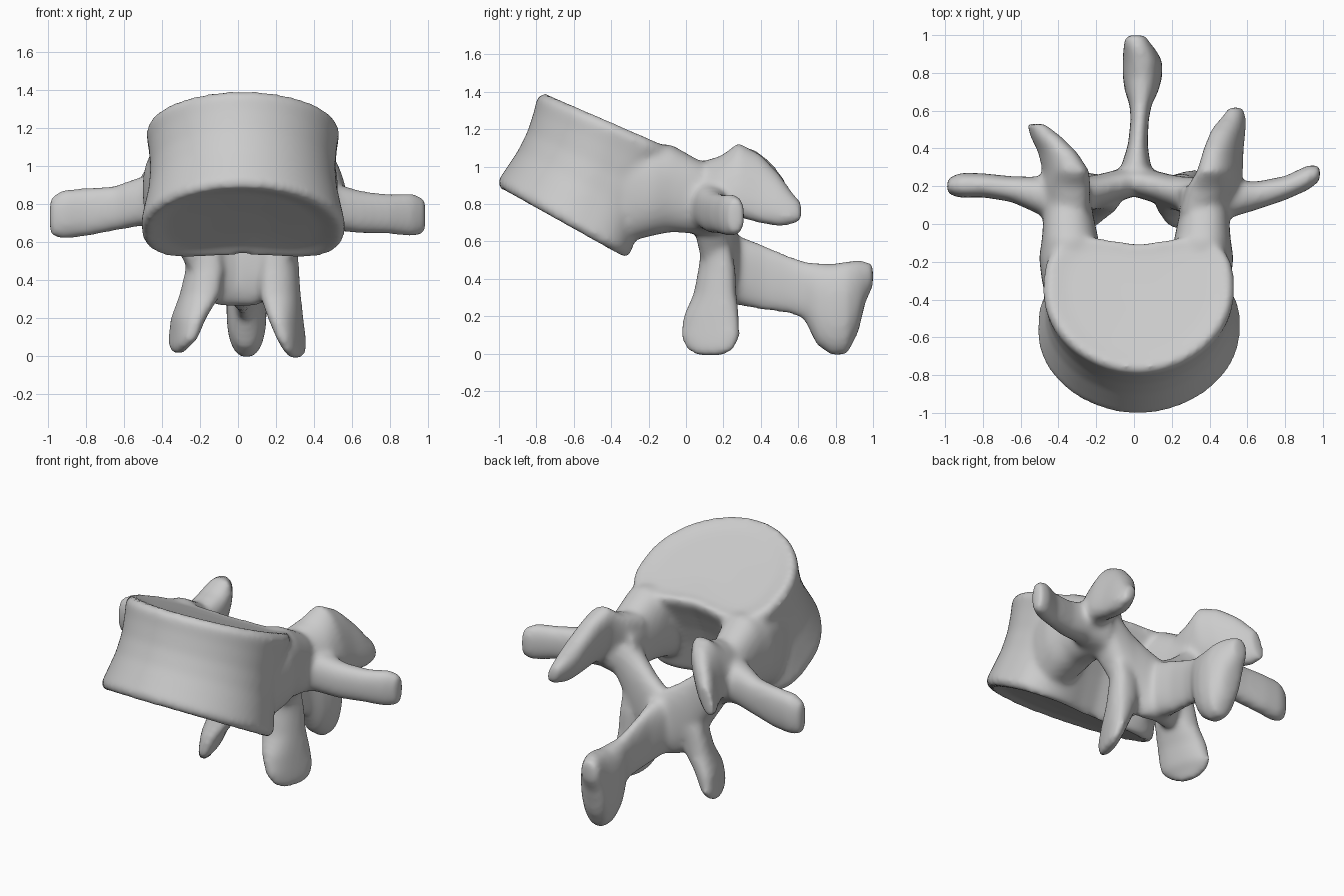
import bpy, bmesh, math
from mathutils import Vector

if "Cube" in bpy.data.objects:
    bpy.data.objects.remove(bpy.data.objects["Cube"])

X, Y, Z = Vector((1, 0, 0)), Vector((0, 1, 0)), Vector((0, 0, 1))
SEG = 32
bm = bmesh.new()


def bridge(rings):
    """Skin a list of closed point rings and cap both ends."""
    rows = [[bm.verts.new(p) for p in r] for r in rings]
    n = len(rows[0])
    faces = [bm.faces.new((a[i], a[(i + 1) % n], b[(i + 1) % n], b[i]))
             for a, b in zip(rows, rows[1:]) for i in range(n)]
    faces += [bm.faces.new(rows[0][::-1]), bm.faces.new(rows[-1])]
    bmesh.ops.recalc_face_normals(bm, faces=faces)


def loft(side, up, sections, power=0.85):
    """Loft rounded sections (x, y, z, half size along side, half size along up)."""
    def sup(v):
        return math.copysign(abs(v) ** power, v)
    angles = [2 * math.pi * i / SEG for i in range(SEG)]
    bridge([[Vector(s[:3]) + side * s[3] * sup(math.cos(a)) + up * s[4] * sup(math.sin(a))
             for a in angles] for s in sections])


def body_ring(t, size, inset=0.0):
    """Kidney-shaped slice of the body; t runs from the lower to the upper plate."""
    front = Vector((0.02, -1.02, 0.895)).lerp(Vector((0.025, -0.78, 1.405)), t)
    back = Vector((0.03, -0.285, 0.485)).lerp(Vector((0.025, -0.03, 1.08)), t)
    mid, depth = front.lerp(back, 0.58), back - front
    axis = Vector((0, 0.4, 0.92))
    width = 0.54 + (0.505 - 0.54) * t
    ring = []
    for i in range(64):
        a = 2 * math.pi * i / 64
        c, s = math.cos(a), math.sin(a)
        p = 0.6 if s > 0 else 1.04
        u, v = math.copysign(abs(c) ** p, c), math.copysign(abs(s) ** p, s)
        if v > 0:
            v *= 0.42 * (1 - 0.2 * math.exp(-(u / 0.45) ** 2))
        else:
            v *= 0.58
        ring.append(mid + X * width * size * u + depth * size * v + axis * inset)
    return ring


# Vertebral body: waisted drum with slightly dished end plates
bridge([body_ring(0, 0.3, 0.035), body_ring(0, 0.75, 0.025), body_ring(0, 0.95, 0),
        body_ring(0.06, 1.0), body_ring(0.2, 0.975), body_ring(0.4, 0.94),
        body_ring(0.6, 0.935), body_ring(0.8, 0.965), body_ring(0.94, 1.0),
        body_ring(1, 0.95, 0), body_ring(1, 0.75, -0.015), body_ring(1, 0.3, -0.02)])

# Pedicles and laminae, paired around the canal
for s in (-1, 1):
    ox = s * .35 + .012
    loft(X, Z, [(ox, -.48, .88, .11, .25), (ox, -.3, .87, .15, .27), (ox, -.18, .875, .165, .245),
                (ox, -.08, .885, .15, .235), (s * .36 + .012, .06, .84, .13, .2),
                (s * .35, .2, .81, .115, .16)])
    loft(Y, Z, [(s * .38, .13, .8, .11, .14), (s * .28, .15, .69, .1, .2),
                (s * .2, .17, .58, .09, .23), (s * .1, .2, .495, .085, .235),
                (0, .225, .465, .08, .205)])

# Upper joint processes, leaning towards the middle
loft(X, Vector((-.3, 0, 1)),
     [(.38, .06, .84, .12, .18), (.42, .19, .89, .13, .17), (.455, .28, .93, .1, .2),
      (.475, .4, .88, .085, .185), (.5, .5, .82, .078, .14),
      (.53, .57, .775, .055, .085), (.54, .62, .76, .035, .045)])
loft(X, Vector((.25, 0, 1)),
     [(-.37, .06, .84, .12, .18), (-.365, .2, .89, .125, .17), (-.36, .28, .93, .11, .19),
      (-.405, .38, .905, .088, .18), (-.465, .46, .87, .07, .15), (-.52, .53, .84, .04, .09)])

# Side processes
loft(Y, Z, [(.38, .11, .8, .15, .16), (.5, .13, .785, .1, .125), (.65, .15, .755, .075, .112),
            (.8, .19, .745, .064, .105), (.92, .245, .74, .066, .115), (.985, .27, .735, .042, .09)])
loft(Y, Z, [(-.38, .11, .82, .15, .16), (-.5, .15, .815, .1, .13), (-.65, .185, .775, .068, .118),
            (-.8, .205, .755, .064, .128), (-.92, .205, .745, .067, .13), (-.99, .2, .73, .04, .1)])

# Lower joint processes, their rear edges turned outwards
for s, top, low, lift in ((-1, .03, -.01, .03), (1, .015, 0, 0)):
    loft(X, Vector((s * .3, 1, 0)),
         [(s * .21 + top, .16, .6, .085, .075), (s * .205 + top, .165, .45, .095, .1),
          (s * .215 + top / 2, .155, .32, .1, .115), (s * .25 + low, .135, .2, .078, .15),
          (s * .28 + low, .13, .09, .056, .16), (s * .3 + low, .13, .02 + lift, .04, .125),
          (s * .305 + low, .13, lift - .015, .022, .06)])

# Rear spine with a clubbed tip
loft(X, Z, [(0, .2, .46, .13, .19), (.01, .3, .44, .08, .185), (.02, .42, .405, .052, .175),
            (.03, .55, .37, .048, .155), (.035, .63, .34, .058, .155),
            (.04, .7, .265, .088, .22), (.045, .78, .235, .105, .245), (.045, .86, .245, .105, .25),
            (.03, .92, .305, .088, .195), (.015, .96, .385, .07, .11), (.01, 1.0, .42, .05, .06)])

mesh = bpy.data.meshes.new("vertebra")
bm.to_mesh(mesh)
bm.free()
bone = bpy.data.objects.new("vertebra", mesh)
bpy.context.collection.objects.link(bone)
bpy.context.view_layer.objects.active = bone
bone.select_set(True)

# Fuse the parts into one organic surface
fuse = bone.modifiers.new("fuse", 'REMESH')
fuse.mode = 'VOXEL'
fuse.voxel_size = 0.016
soften = bone.modifiers.new("soften", 'SMOOTH')
soften.factor = 0.5
soften.iterations = 16
for name in ("fuse", "soften"):
    bpy.ops.object.modifier_apply(modifier=name)
bpy.ops.object.shade_smooth()

# Plain bone colour
grey = bpy.data.materials.new("light grey")
grey.use_nodes = True
colour = (0.6, 0.6, 0.6, 1)
grey.diffuse_color = colour
grey.node_tree.nodes["Principled BSDF"].inputs["Base Color"].default_value = colour
bone.data.materials.clear()
bone.data.materials.append(grey)
